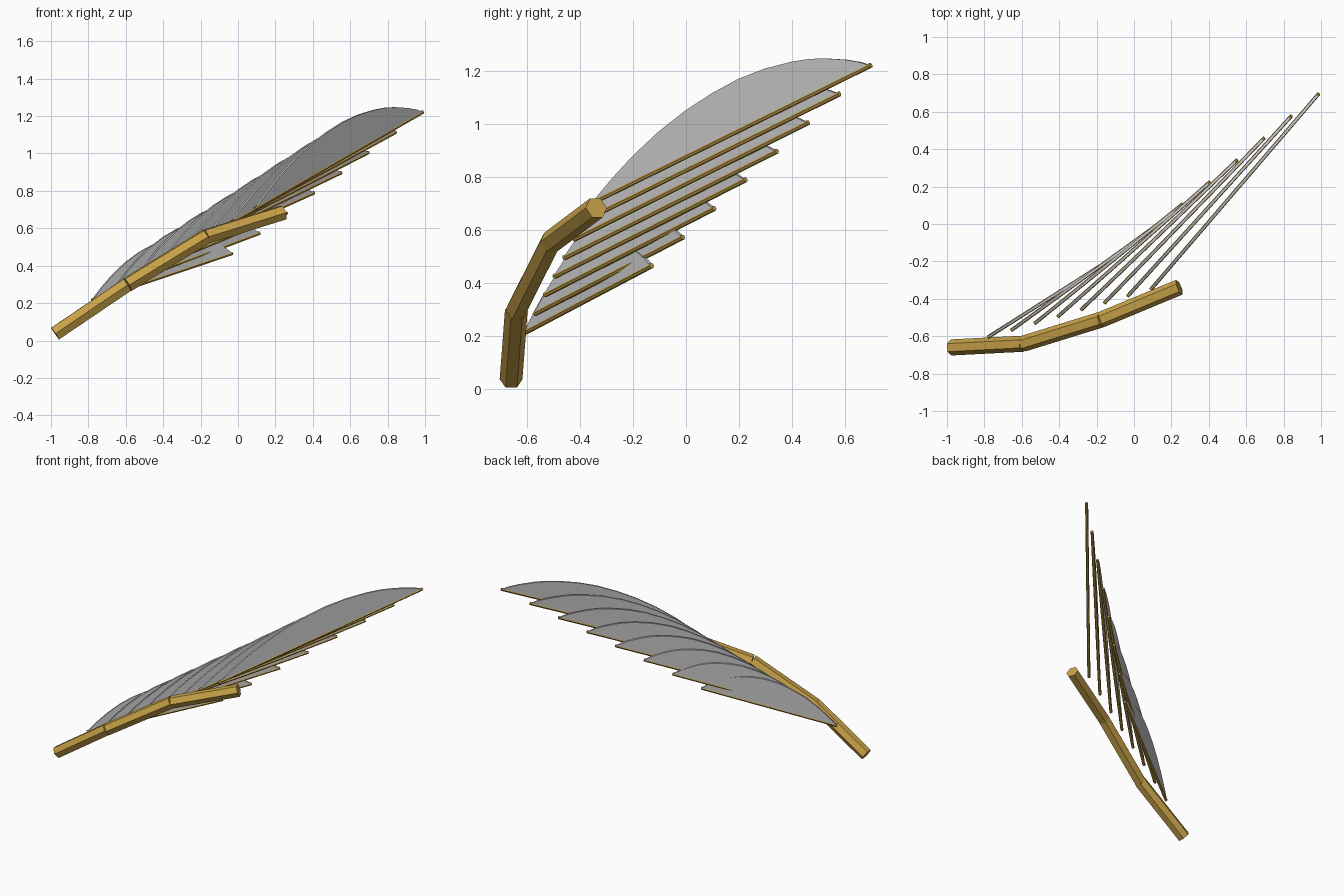
import bpy, bmesh, math
from mathutils import Vector

if "Cube" in bpy.data.objects:
    bpy.data.objects.remove(bpy.data.objects["Cube"])

gold = bpy.data.materials.new("gold")
gold.diffuse_color = (0.58, 0.36, 0.065, 1)
gold.use_nodes = True
gold.node_tree.nodes["Principled BSDF"].inputs["Base Color"].default_value = gold.diffuse_color


def finish(name, bm, mat=None):
    bmesh.ops.recalc_face_normals(bm, faces=bm.faces)
    me = bpy.data.meshes.new(name)
    bm.to_mesh(me)
    bm.free()
    ob = bpy.data.objects.new(name, me)
    bpy.context.collection.objects.link(ob)
    if mat:
        me.materials.append(mat)
    return ob


def hex_rod(name, a, b, r):
    """Six-sided rod between two points, with a corner on the level side."""
    a, b = Vector(a), Vector(b)
    d = (b - a).normalized()
    side = d.cross(Vector((0, 0, 1))).normalized()
    up = side.cross(d)
    bm = bmesh.new()
    rings = []
    for p in (a, b):
        rings.append([bm.verts.new(p + r * (math.cos(k * math.pi / 3) * side
                                           + math.sin(k * math.pi / 3) * up))
                      for k in range(6)])
    for k in range(6):
        j = (k + 1) % 6
        bm.faces.new((rings[0][k], rings[0][j], rings[1][j], rings[1][k]))
    for ring in rings:
        bm.faces.new(ring)
    return finish(name, bm, gold)


# Vane height above the quill, as (fraction along quill, height)
PROFILE = [(0.0, 0.0), (0.07, 0.052), (0.144, 0.098), (0.24, 0.143), (0.335, 0.172),
           (0.43, 0.188), (0.526, 0.193), (0.62, 0.183), (0.718, 0.159),
           (0.78, 0.137), (0.833, 0.112), (0.909, 0.068), (0.96, 0.033), (0.995, 0.003)]


def vane(name, a, b, thick):
    """Upright thin blade standing on the quill."""
    a, b = Vector(a), Vector(b)
    side = (b - a).cross(Vector((0, 0, 1))).normalized() * thick / 2
    outline = [a.lerp(b, t) + Vector((0, 0, h)) for t, h in PROFILE]
    bm = bmesh.new()
    near = [bm.verts.new(p + side) for p in outline]
    far = [bm.verts.new(p - side) for p in outline]
    bm.faces.new(near)
    bm.faces.new(far[::-1])
    n = len(outline)
    for i in range(n):
        j = (i + 1) % n
        bm.faces.new((near[i], far[i], far[j], near[j]))
    return finish(name, bm)


# Arm bones
joints = [(-0.978, -0.66, 0.037), (-0.592, -0.64, 0.298),
          (-0.172, -0.51, 0.555), (0.242, -0.338, 0.684)]
for i in range(3):
    hex_rod(f"arm_bone_{i + 1}", joints[i], joints[i + 1], 0.043)

# Feathers, from the longest outer one to the shortest inner one
for i in range(8):
    base = (0.09 - 0.1245 * i, -0.35 - 0.0365 * i, 0.705 - 0.07 * i)
    tip = (0.988 - 0.1455 * i, 0.697 - 0.118 * i, 1.222 - 0.108 * i)
    hex_rod(f"quill_{i + 1}", base, tip, 0.01)
    vane(f"vane_{i + 1}", base, tip, 0.014)
